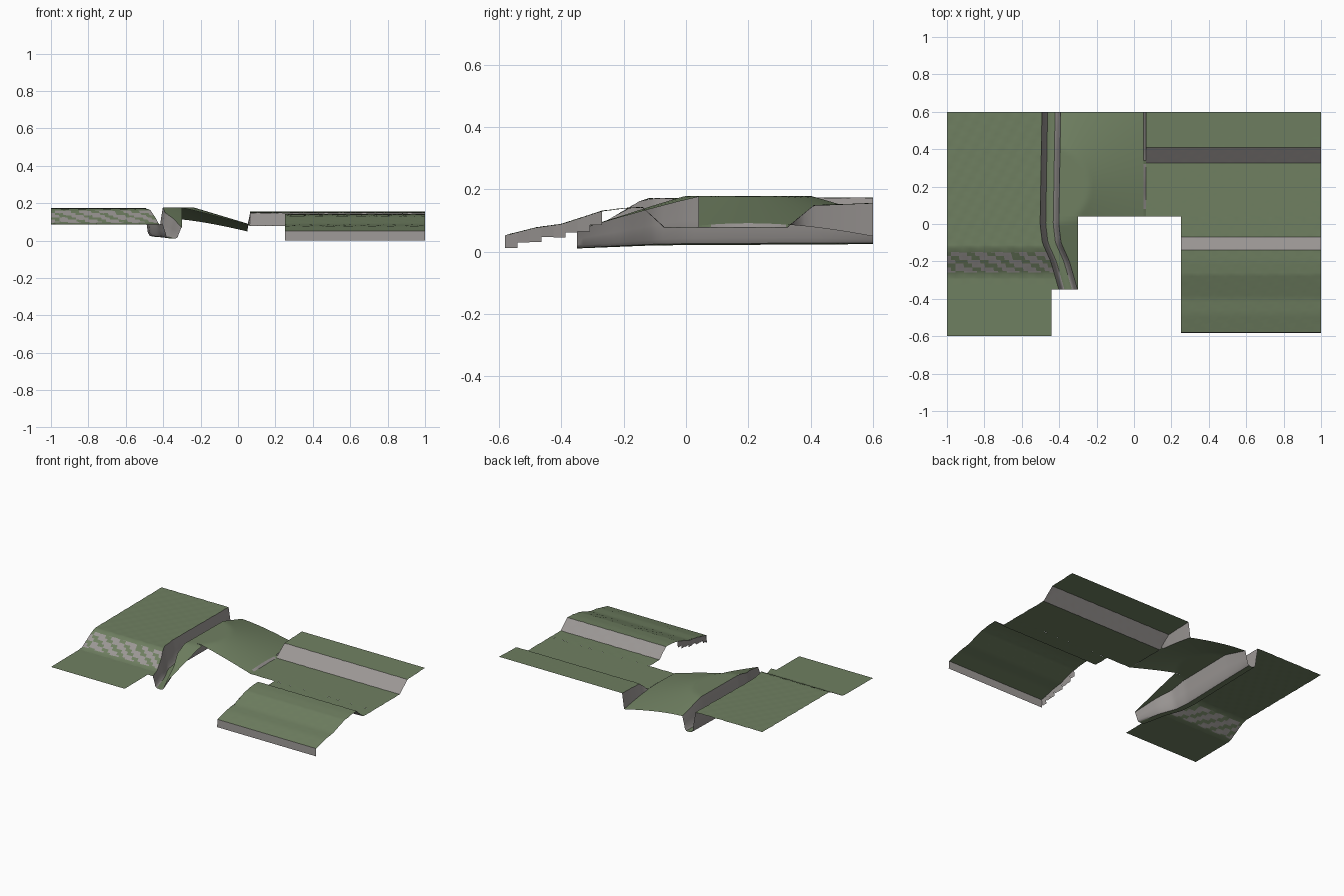
import bpy, bmesh, math

if "Cube" in bpy.data.objects:
    bpy.data.objects.remove(bpy.data.objects["Cube"])

def material(name, rgb):
    m = bpy.data.materials.new(name)
    m.diffuse_color = (*rgb, 1)
    m.use_nodes = True
    m.node_tree.nodes["Principled BSDF"].inputs["Base Color"].default_value = m.diffuse_color
    return m

GRASS = material("grass", (0.16, 0.215, 0.12))
ROCK = material("rock", (0.33, 0.31, 0.30))

def lerp(points, t):
    """Piecewise linear profile through (t, value) points."""
    if t <= points[0][0]:
        return points[0][1]
    for (a, u), (b, v) in zip(points, points[1:]):
        if t <= b:
            return u + (v - u) * (t - a) / (b - a)
    return points[-1][1]

def span(a, b, step, extra=()):
    n = max(1, round(abs(b - a) / step))
    vals = {round(a + (b - a) * i / n, 5) for i in range(n + 1)}
    return sorted(vals | {e for e in extra if a < e < b})

# Profiles of the ground
LEFT = [(-0.6, 0.085), (-0.29, 0.087), (-0.26, 0.095), (-0.15, 0.16), (-0.12, 0.17), (0.6, 0.173)]
RIGHT = [(-0.58, 0.052), (-0.48, 0.077), (-0.40, 0.088), (-0.27, 0.13), (-0.2, 0.139), (-0.14, 0.142),
         (-0.07, 0.078), (0.325, 0.078), (0.41, 0.148), (0.6, 0.155)]
CENTRE = [(-0.35, -0.352), (-0.2, -0.395), (-0.1, -0.44), (0.0, -0.452), (0.6, -0.442)]
FLOOR = [(-0.35, 0.01), (-0.1, 0.02), (0.6, 0.024)]
HALF = 0.05

def bump(x, y):
    return 0.0015 * math.sin(x * 70 + y * 25) * math.sin(y * 75 - x * 15)

def left_z(x, y):
    return lerp(LEFT, y) + bump(x, y) * (y > -0.3)

def right_z(x, y):
    return lerp(RIGHT, y) + bump(x, y) * (y < 0.599 and y > -0.57)

def mound_z(x, y):
    r = math.hypot(x + 0.45, y - 0.2)
    return 0.178 - 0.3 * max(0, r - 0.21)

def trench_left(y):
    return lerp(CENTRE, y) - HALF

def trench_right(y):
    return lerp(CENTRE, y) + HALF

def patch(name, ys, ts, point, cut_x=None):
    """Lofted sheet; steep faces become rock."""
    bm = bmesh.new()
    rows = [[bm.verts.new(point(t, y)) for t in ts] for y in ys]
    for r0, r1 in zip(rows, rows[1:]):
        for i in range(len(ts) - 1):
            bm.faces.new((r0[i], r0[i + 1], r1[i + 1], r1[i]))
    if cut_x is not None:
        bmesh.ops.bisect_plane(bm, geom=bm.verts[:] + bm.edges[:] + bm.faces[:],
                               plane_co=(cut_x, 0, 0), plane_no=(1, 0, 0), clear_outer=True)
    bm.normal_update()
    for f in bm.faces:
        f.material_index = 1 if abs(f.normal.z) < 0.865 else 0
    me = bpy.data.meshes.new(name)
    bm.to_mesh(me)
    bm.free()
    me.materials.append(GRASS)
    me.materials.append(ROCK)
    ob = bpy.data.objects.new(name, me)
    bpy.context.collection.objects.link(ob)
    bpy.ops.object.select_all(action='DESELECT')
    bpy.context.view_layer.objects.active = ob
    ob.select_set(True)
    bpy.ops.object.shade_smooth_by_angle(angle=math.radians(35))
    return ob

unit = span(0, 1, 0.04)

# Left plateau, sloping to a low front field
def left_pt(t, y):
    x = -1 + t * (trench_left(y) + 1)
    return (x, y, left_z(x, y))

def field_pt(t, y):
    return (-1 + 0.56 * t, y, left_z(-1 + 0.56 * t, y))

patch("left_plateau", span(-0.35, 0.6, 0.02, [p[0] for p in LEFT]), unit, left_pt)
patch("left_front_field", span(-0.6, -0.35, 0.05), unit, field_pt)

# Stream trench, bending right at the front
def trench_pt(t, y):
    x = lerp(CENTRE, y) + t * HALF
    rim = left_z(x, y) if t < 0 else mound_z(x, y)
    depth = lerp([(0, 0), (0.4, 0.03), (0.6, 0.14), (0.75, 0.5), (1, 1)], abs(t))
    return (x, y, lerp(FLOOR, y) + (rim - lerp(FLOOR, y)) * depth)

patch("stream_trench", span(-0.35, 0.6, 0.02),
      [-1, -0.75, -0.6, -0.4, 0, 0.4, 0.6, 0.75, 1], trench_pt, cut_x=-0.30)

# Rounded mound between trench and road, with a narrow front strip
def mound_pt(t, y):
    x = trench_right(y) + t * (0.05 - trench_right(y))
    return (x, y, mound_z(x, y))

def strip_pt(t, y):
    a = trench_right(y)
    x = a + t * (-0.30 - a)
    return (x, y, mound_z(x, y))

patch("mound", span(0.04, 0.6, 0.02), unit, mound_pt)
strip_ys = [y for y in span(-0.35, 0.04, 0.01) if trench_right(y) < -0.30]
patch("mound_front_strip", strip_ys, [0, 0.5, 1], strip_pt)

# Right side: back plateau, sunken road, front hill
def right_pt(x, y):
    return (x, y, right_z(x, y))

breaks = [p[0] for p in RIGHT]
patch("road_and_back_plateau", span(0.04, 0.6, 0.02, breaks), span(0.065, 1, 0.04), right_pt)
patch("front_hill", span(-0.58, 0.04, 0.02, breaks), span(0.25, 1, 0.03), right_pt)

# Wall at the end of the back plateau, joining the mound
def end_pt(t, y):
    low, high = mound_z(0.05, y), right_z(0.065, y)
    return (0.05 + 0.015 * t, y, low + (high - low) * t)

patch("plateau_end_wall", span(0.04, 0.6, 0.02, breaks), [0, 1], end_pt)

# Cliff along the front of the hill
patch("front_cliff", [0, 0.5, 1], span(0.25, 1, 0.05),
      lambda x, t: (x, -0.583 + 0.003 * t, lerp(RIGHT, -0.58) * t))

# Ragged broken edge on the left side of the hill
steps = 8
for i in range(steps):
    a = -0.58 + i * 0.31 / steps
    b = a + 0.31 / steps
    base = lerp(RIGHT, a) - 0.04 + 0.008 * (i % 2)
    patch("ragged_edge", [a, b], [0, 1],
          lambda t, y: (0.25 + 0.006 * t, y, base + (right_z(0.25, y) - base) * t))
